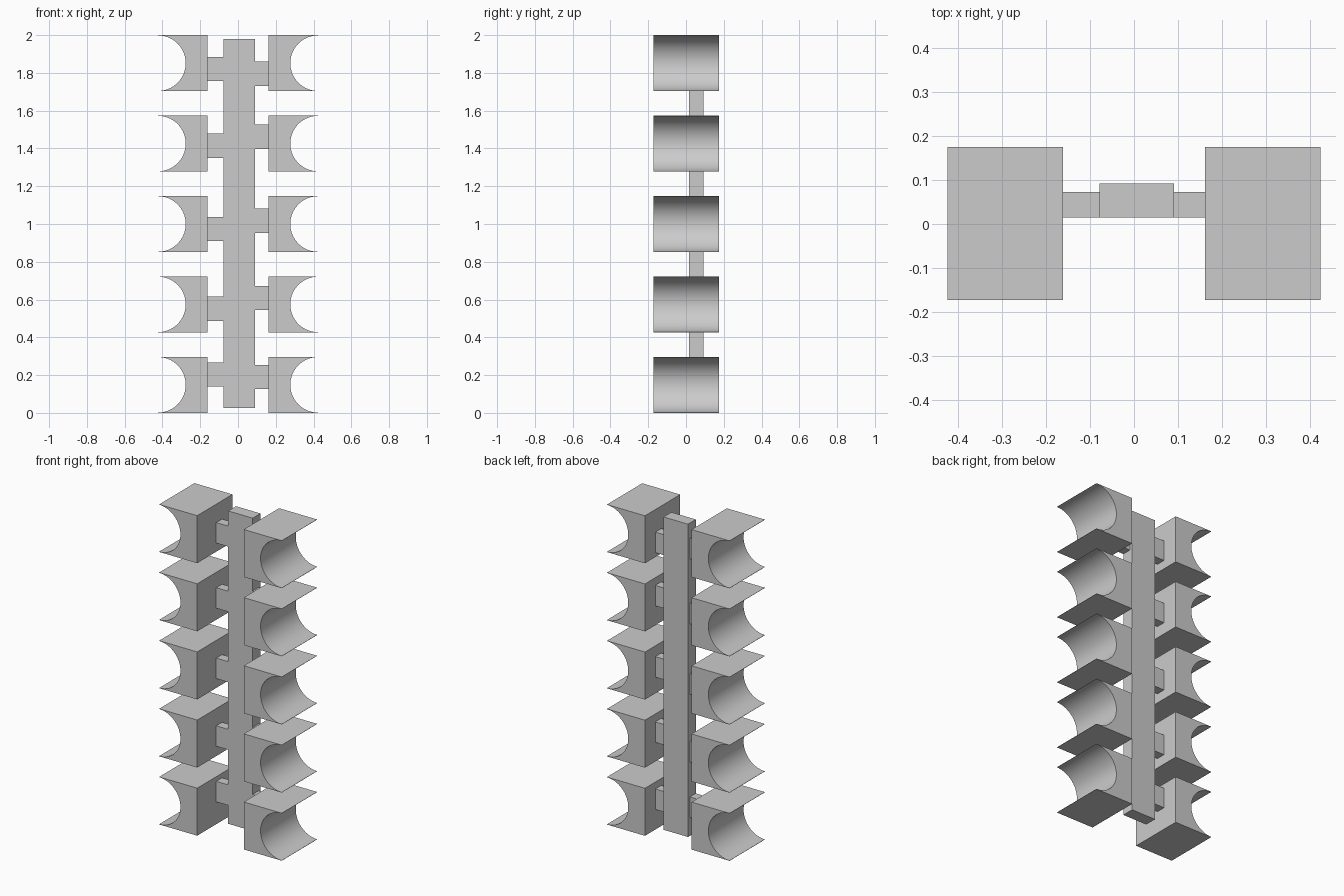
import bpy, bmesh, math

cube = bpy.data.objects.get("Cube")
if cube:
    bpy.data.objects.remove(cube, do_unlink=True)

GREY = (0.6, 0.6, 0.6, 1)
grey = bpy.data.materials.new("plain grey")
grey.use_nodes = True
grey.diffuse_color = GREY
grey.node_tree.nodes["Principled BSDF"].inputs["Base Color"].default_value = GREY


def extrude_profile(name, points, y0, y1):
    """Extrude an (x, z) outline from y0 to y1."""
    bm = bmesh.new()
    face = bm.faces.new([bm.verts.new((x, y0, z)) for x, z in points])
    out = bmesh.ops.extrude_face_region(bm, geom=[face])
    moved = [v for v in out["geom"] if isinstance(v, bmesh.types.BMVert)]
    bmesh.ops.translate(bm, vec=(0, y1 - y0, 0), verts=moved)
    bmesh.ops.recalc_face_normals(bm, faces=bm.faces)
    mesh = bpy.data.meshes.new(name)
    bm.to_mesh(mesh)
    bm.free()
    mesh.materials.append(grey)
    obj = bpy.data.objects.new(name, mesh)
    bpy.context.collection.objects.link(obj)
    return obj


def box(name, x0, x1, z0, z1, y0, y1):
    return extrude_profile(name, [(x0, z0), (x1, z0), (x1, z1), (x0, z1)], y0, y1)


INNER, OUTER, HEIGHT = 0.161, 0.424, 0.297
RADIUS, STEPS, COUNT = 0.147, 40, 5
PITCH = (2 - HEIGHT) / (COUNT - 1)


def cradle(name, side, z):
    """Block with a half-round channel cut into its outer side."""
    mid = HEIGHT / 2
    points = [(INNER, 0), (OUTER, 0)]
    for i in range(STEPS + 1):
        a = math.pi * i / STEPS
        points.append((OUTER - RADIUS * math.sin(a), mid - RADIUS * math.cos(a)))
    points += [(OUTER, HEIGHT), (INNER, HEIGHT)]
    obj = extrude_profile(name, [(side * x, z + h) for x, h in points], -0.173, 0.175)
    bpy.ops.object.select_all(action="DESELECT")
    obj.select_set(True)
    bpy.context.view_layer.objects.active = obj
    bpy.ops.object.shade_smooth_by_angle(angle=math.radians(30))


# Central upright
box("spine", -0.078, 0.091, 0.025, 1.98, 0.015, 0.092)

# Bottom heights of the arms, lowest first
arm_bottoms = {
    "left": [0.126, 0.545, 0.953, 1.398, 1.731],
    "right": [0.14, 0.487, 0.91, 1.35, 1.757],
}
ARM_HEIGHT = 0.128

# Cradles and the arms that hold them
for label, side, root in (("left", 1, 0.091), ("right", -1, -0.078)):
    for i, z in enumerate(arm_bottoms[label]):
        cradle(f"{label}_cradle_{i + 1}", side, i * PITCH)
        box(f"{label}_arm_{i + 1}", root, side * INNER, z, z + ARM_HEIGHT, 0.015, 0.073)
